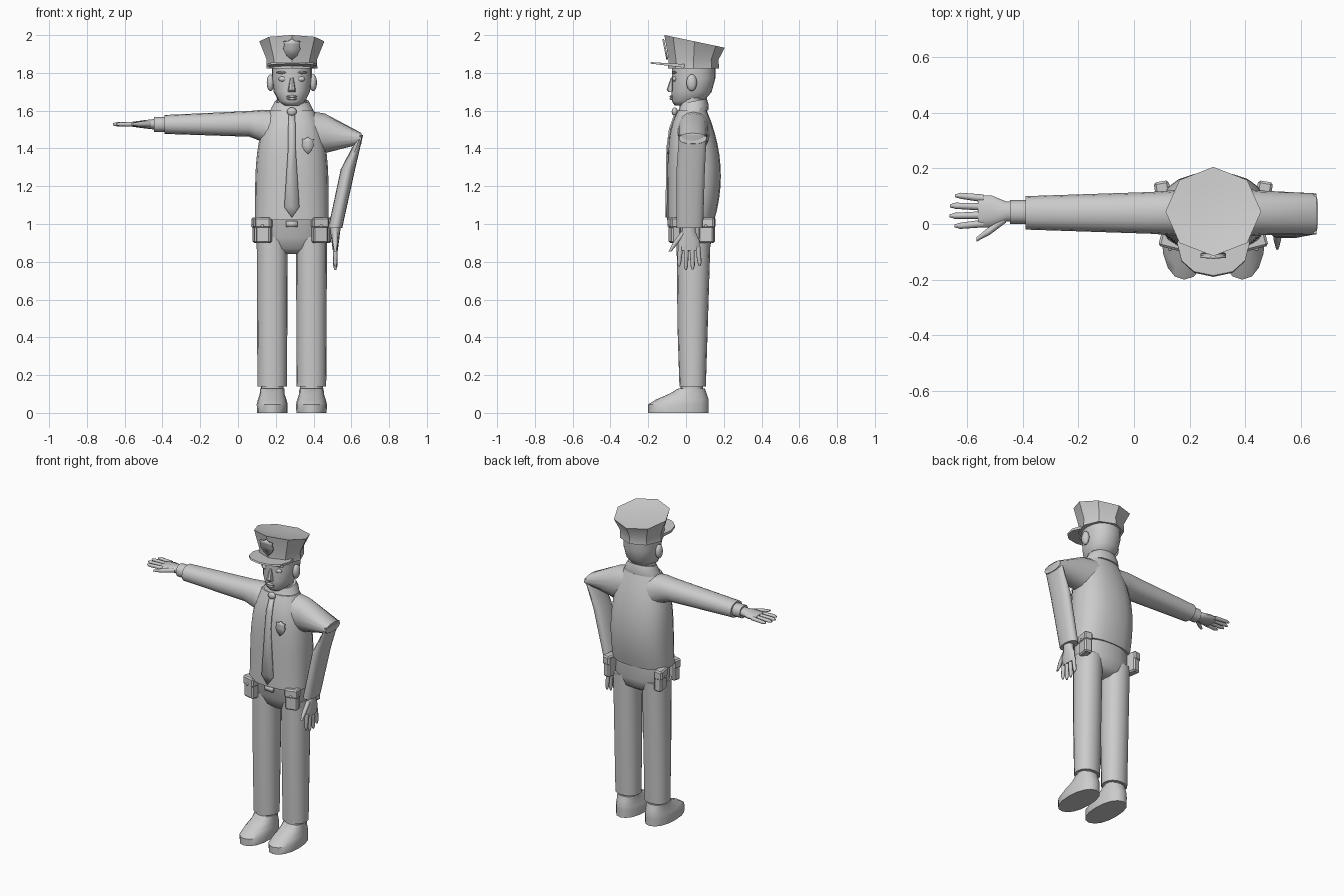
import bpy, bmesh, math
from mathutils import Matrix, Vector

if "Cube" in bpy.data.objects:
    bpy.data.objects.remove(bpy.data.objects["Cube"], do_unlink=True)

CENTRE = 0.285  # body centre line
SIDES = (("right", -1), ("left", 1))
ACROSS, UPWARD = Vector((1, 0, 0)), Vector((0, 0, 1))

grey = bpy.data.materials.new("plain_grey")
grey.use_nodes = True
tone = (0.6, 0.6, 0.6, 1)
grey.diffuse_color = tone
grey.node_tree.nodes["Principled BSDF"].inputs["Base Color"].default_value = tone


def finish(name, bm, angle=40, matrix=None):
    bmesh.ops.recalc_face_normals(bm, faces=bm.faces)
    mesh = bpy.data.meshes.new(name)
    bm.to_mesh(mesh)
    bm.free()
    if matrix:
        mesh.transform(matrix)
    mesh.materials.append(grey)
    part = bpy.data.objects.new(name, mesh)
    bpy.context.collection.objects.link(part)
    bpy.ops.object.select_all(action='DESELECT')
    part.select_set(True)
    bpy.context.view_layer.objects.active = part
    bpy.ops.object.shade_smooth_by_angle(angle=math.radians(angle))
    return part


def rounded(value, power):
    return math.copysign(abs(value) ** (2 / power), value)


def add_loft(bm, stations, sides, power, axis):
    """Station: centre x, y, z, half width along axis, half depth in y, optional tilt."""
    loops = []
    for x, y, z, width, depth, *tilt in stations:
        loop = []
        for i in range(sides):
            turn = math.tau * i / sides
            side = axis * width * rounded(math.cos(turn), power)
            dy = depth * rounded(math.sin(turn), power)
            lift = dy * sum(tilt)
            loop.append(bm.verts.new(Vector((x, y + dy, z + lift)) + side))
        loops.append(loop)
    for low, high in zip(loops, loops[1:]):
        for i in range(sides):
            j = (i + 1) % sides
            bm.faces.new((low[i], low[j], high[j], high[i]))
    bm.faces.new(loops[0])
    bm.faces.new(loops[-1])


def loft(name, stations, sides=16, power=2.2, angle=40, axis=ACROSS):
    bm = bmesh.new()
    add_loft(bm, stations, sides, power, axis)
    return finish(name, bm, angle)


def level(name, rings, x=CENTRE, **options):
    """Loft upward from rings of y, z, half width, half depth."""
    return loft(name, [(x, *ring) for ring in rings], **options)


def box(name, place, size, turn):
    bm = bmesh.new()
    bmesh.ops.create_cube(bm, size=1)
    bmesh.ops.scale(bm, vec=size, verts=bm.verts)
    bmesh.ops.bevel(bm, geom=bm.edges[:], offset=0.008, segments=1, affect='EDGES')
    return finish(name, bm, 30, Matrix.Translation(place) @ Matrix.Rotation(turn, 4, 'Z'))


def ball(name, place, size):
    bm = bmesh.new()
    bmesh.ops.create_uvsphere(bm, u_segments=12, v_segments=8, radius=1)
    bmesh.ops.scale(bm, vec=size, verts=bm.verts)
    return finish(name, bm, 60, Matrix.Translation(place))


def plate(name, rows, surface, x=CENTRE):
    """Thin symmetric plate: rows of half width and height, laid on a front surface."""
    bm = bmesh.new()
    edges = [[bm.verts.new((x + s * half, surface(z) - 0.004, z)) for s in (-1, 1)]
             for half, z in rows]
    for low, high in zip(edges, edges[1:]):
        bm.faces.new((low[0], low[1], high[1], high[0]))
    solid = finish(name, bm, 20).modifiers.new("thickness", 'SOLIDIFY')
    solid.thickness = 0.009
    solid.offset = 0


def shield(z, width, height):
    return [(0.001, z - height), (width * 0.6, z - height * 0.6), (width, z),
            (width * 0.85, z + height / 2), (width, z + height * 0.75),
            (width * 0.4, z + height * 0.8), (0.001, z + height)]


# Shirt: rounded belly and back, drawn in at the shoulders
HEM, SHIRT_HEIGHT = 1.02, 0.58


def shirt_front(z):
    return -0.1 + 0.055 * max((z - HEM) / SHIRT_HEIGHT, 0) ** 6


def shirt_ring(t):
    z = HEM + SHIRT_HEIGHT * t
    front, back = shirt_front(z), 0.15 + 0.17 * t - 0.21 * t * t
    return (front + back) / 2, z, 0.195 * (1 - 0.4 * t ** 4), (back - front) / 2


level("shirt", [shirt_ring(i / 10) for i in range(11)], sides=20, power=2.4, angle=50)
level("hips", [(0.04, 0.84, 0.07, 0.04), (0.045, 0.87, 0.15, 0.08),
               (0.04, 0.93, 0.18, 0.1), (0.03, 1.05, 0.175, 0.115)], sides=20, angle=50)

# Legs, ankles and shoes
for side, s in SIDES:
    x = CENTRE + s * 0.104
    level(side + "_leg", [(0.035, 0.14, 0.078, 0.07), (0.035, 0.45, 0.08, 0.08),
                          (0.04, 0.93, 0.082, 0.09)], x)
    level(side + "_ankle", [(0.03, 0.1, 0.06, 0.06), (0.03, 0.2, 0.06, 0.06)], x)
    level(side + "_shoe", [(-0.04, 0, 0.08, 0.16), (-0.04, 0.045, 0.082, 0.16),
                           (-0.02, 0.07, 0.076, 0.14), (0.01, 0.1, 0.066, 0.1),
                           (0.03, 0.13, 0.064, 0.07)], x)

# Outstretched right arm and bent left arm
loft("right_sleeve", [(0.2, 0.04, 1.48, 0.12, 0.09), (0.13, 0.04, 1.52, 0.085, 0.08),
                      (0.06, 0.04, 1.53, 0.068, 0.075), (-0.39, 0.04, 1.527, 0.05, 0.06)], axis=UPWARD)
loft("right_cuff", [(x, 0.043, 1.527, 0.04, 0.043) for x in (-0.36, -0.445)], axis=UPWARD)
loft("left_upper_sleeve", [(0.36, 0.04, 1.49, 0.11, 0.09), (0.46, 0.04, 1.48, 0.105, 0.08),
                           (0.655, 0.036, 1.453, 0.028, 0.074)], axis=UPWARD)
loft("left_lower_sleeve", [(0.65, 0.036, 1.47, 0.012, 0.073), (0.582, 0.025, 1.29, 0.038, 0.075),
                           (0.515, 0.02, 0.98, 0.037, 0.07)])


# Hands, modelled pointing down with the thumb to the front
def hand(name, matrix):
    bm = bmesh.new()

    def limb(stations, sides=8):
        add_loft(bm, stations, sides, 2, ACROSS)

    limb([(0, 0, 0.03, 0.03, 0.035), (0, 0, -0.02, 0.026, 0.036),
          (0, 0, -0.07, 0.02, 0.057), (0, 0, -0.12, 0.013, 0.057)], 12)
    for i in range(4):
        root = 0.03 * i - 0.043
        reach = 0.2 + 0.025 * math.sin(math.pi * (i + 0.2) / 3.3)
        limb([(0, root, -0.1, 0.012, 0.014), (0, root * 1.2, 0.02 - reach, 0.011, 0.011),
              (0, root * 1.2, -reach, 0.005, 0.005)])
    limb([(0, -0.02, -0.02, 0.015, 0.02), (0, -0.07, -0.08, 0.014, 0.015),
          (0, -0.1, -0.125, 0.006, 0.008)])
    finish(name, bm, 50, matrix)


hand("left_hand", Matrix.Translation((0.515, 0.015, 0.98)))
hand("right_hand", Matrix.Translation((-0.44, 0.045, 1.528)) @ Matrix.Rotation(math.pi / 2, 4, 'Y'))

# Neck, collar and head
level("neck", [(0.03, z, 0.078, 0.065) for z in (1.56, 1.7)])
level("collar", [(0.03, 1.585, 0.12, 0.088, 0.2), (0.04, 1.615, 0.108, 0.08, 0.2),
                 (0.04, 1.65, 0.09, 0.07, 0.2)], angle=30)
level("head", [(-0.02, 1.628, 0.04, 0.04), (0.01, 1.65, 0.07, 0.085), (0.03, 1.7, 0.096, 0.106),
               (0.04, 1.77, 0.106, 0.115), (0.04, 1.86, 0.106, 0.115)], sides=20, angle=60)

# Face
level("nose", [(-0.07, 1.698, 0.02, 0.02), (-0.077, 1.71, 0.02, 0.026),
               (-0.07, 1.775, 0.009, 0.01)], sides=8)
for name, z in (("upper_lip", 1.675), ("lower_lip", 1.663)):
    ball(name, (CENTRE, -0.075, z), (0.028, 0.012, 0.007))
for side, s in SIDES:
    ball(side + "_eye", (CENTRE + s * 0.047, -0.06, 1.768), (0.024, 0.012, 0.014))
    ball(side + "_brow", (CENTRE + s * 0.05, -0.06, 1.802), (0.032, 0.014, 0.007))
    ball(side + "_ear", (CENTRE + s * 0.113, 0.03, 1.748), (0.02, 0.028, 0.045))

# Faceted cap with a dished, sloping top
level("cap", [(0.04, 1.822, 0.135, 0.135), (0.04, 1.87, 0.133, 0.132),
              (0.045, 1.967, 0.172, 0.16, -0.21), (0.045, 1.96, 0.1, 0.1, -0.2),
              (0.045, 1.957, 0.04, 0.05, -0.2)], sides=8, power=2, angle=35)
level("visor", [(-0.07, 1.835, 0.13, 0.12, -0.12), (-0.07, 1.85, 0.13, 0.115, -0.06)],
      sides=12, angle=30)

# Badges, tie and buckle
plate("cap_badge", shield(1.925, 0.046, 0.055), lambda z: -0.095 - (z - 1.87) * 0.2)
plate("chest_badge", shield(1.415, 0.032, 0.045), lambda z: shirt_front(z) + 0.006, 0.37)
plate("tie", [(0.001, 1.035), (0.04, 1.09), (0.02, 1.4), (0.02, 1.5), (0.016, 1.58)], shirt_front)
ball("tie_knot", (CENTRE, -0.06, 1.595), (0.026, 0.016, 0.022))
plate("buckle", [(0.03, z) for z in (0.985, 1.015)], lambda z: -0.084)

# Belt pouches with flaps and studs
for side, s in SIDES:
    for place, dx, y, turn in (("front", 0.148, -0.06, 0.25), ("rear", 0.178, 0.11, 1.4)):
        turn *= s
        out = Vector((math.sin(turn), -math.cos(turn), 0))
        spot = Vector((CENTRE + s * dx, y, 0.965))
        name = side + "_" + place + "_pouch"
        box(name, spot, (0.08, 0.05, 0.13), turn)
        box(name + "_flap", spot + UPWARD * 0.042 + out * 0.003, (0.088, 0.054, 0.056), turn)
        ball(name + "_stud", spot + UPWARD * 0.025 + out * 0.03, (0.008, 0.008, 0.008))
